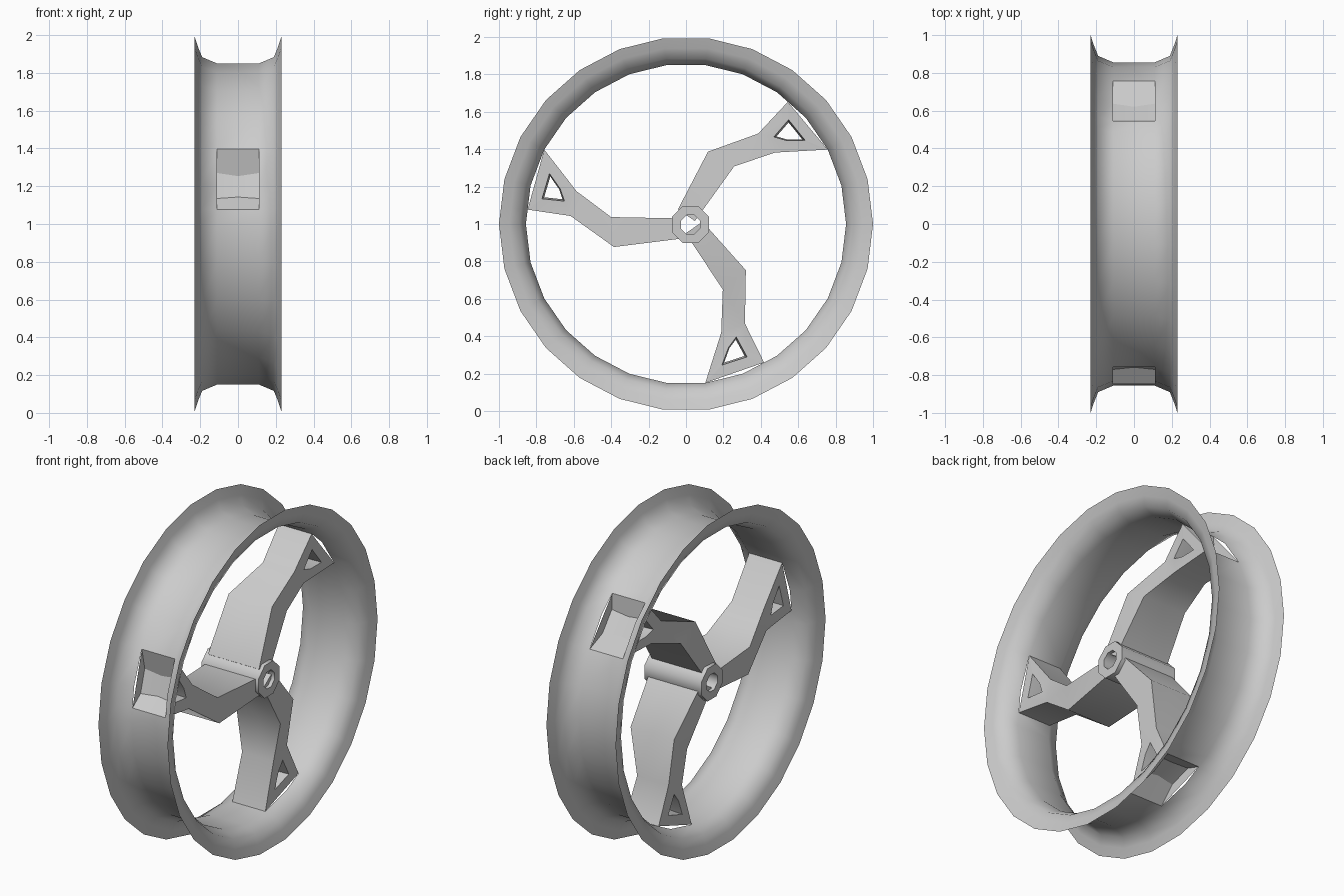
import bpy, bmesh
from math import sin, cos, pi, radians

old = bpy.data.objects.get("Cube")
if old:
    bpy.data.objects.remove(old)

SIDES = 26
STEP = 2 * pi / SIDES
BAND_R, BAND_X = 0.856, 0.11
CENTRE = 1.0
FORK_START, FORK_END = 11 * STEP, radians(174.8)   # opening in the rim for one spoke
TURNS = (0, 9 * STEP, -9 * STEP)                   # spoke placements

metal = bpy.data.materials.new("grey metal")
metal.use_nodes = True
GREY = (0.6, 0.6, 0.6, 1)
metal.diffuse_color = GREY
metal.node_tree.nodes["Principled BSDF"].inputs["Base Color"].default_value = GREY


def finish(name, bm, angle):
    bmesh.ops.recalc_face_normals(bm, faces=bm.faces[:])
    mesh = bpy.data.meshes.new(name)
    bm.to_mesh(mesh)
    bm.free()
    mesh.materials.append(metal)
    ob = bpy.data.objects.new(name, mesh)
    ob.location.z = CENTRE
    bpy.context.collection.objects.link(ob)
    bpy.ops.object.select_all(action='DESELECT')
    ob.select_set(True)
    bpy.context.view_layer.objects.active = ob
    bpy.ops.object.shade_smooth_by_angle(angle=radians(angle))
    return ob


def on_rim(r, a):
    # point on the many-sided ring, also between its corners
    off = (a % STEP) - STEP / 2
    d = r * cos(STEP / 2) / cos(off)
    return d * cos(a), d * sin(a)


# Rim: thin sheet swept round the axle, open where the spoke forks meet it
half = [(0.23, 1.0), (0.212, 0.945), (0.19, 0.89), (BAND_X, BAND_R)]
profile = half + [(-x, r) for x, r in reversed(half)]
cuts = sorted([i * STEP + 1e-6 for i in range(SIDES)] +
              [(FORK_END + t) % (2 * pi) for t in TURNS])
bm = bmesh.new()
rings = [[bm.verts.new((x, *on_rim(r, a))) for x, r in profile] for a in cuts]
for i, a in enumerate(cuts):
    j = (i + 1) % len(cuts)
    b = cuts[j] if j else 2 * pi
    mid = (a + b) / 2
    is_open = any(0 < (mid - FORK_START - t) % (2 * pi) < FORK_END - FORK_START for t in TURNS)
    for k in range(len(profile) - 1):
        if not (k == 3 and is_open):
            bm.faces.new((rings[i][k], rings[i][k + 1], rings[j][k + 1], rings[j][k]))
finish("rim", bm, 75)

# Spoke outline: name -> (y, z, half width); u = upper edge, l = lower edge
P = {
    "hub_u": (-0.04, 0.03, 0.17), "hub_l": (-0.04, -0.08, 0.17),
    "elbow_u": (-0.40, 0.037, 0.145), "elbow_l": (-0.385, -0.123, 0.145),
    "neck_u": (-0.585, 0.175, 0.105), "neck_l": (-0.617, 0.043, 0.105),
    "tip_u": (*on_rim(BAND_R, FORK_START), BAND_X),
    "tip_l": (*on_rim(BAND_R, FORK_END), BAND_X),
    "A": (-0.73, 0.27, BAND_X), "B": (-0.672, 0.187, BAND_X),
    "C": (-0.65, 0.122, BAND_X), "D": (-0.77, 0.135, BAND_X),
}
HOLE = "ABCD"
hy = sum(P[k][0] for k in HOLE) / 4
hz = sum(P[k][1] for k in HOLE) / 4
side_faces = ["hub_u elbow_u elbow_l hub_l", "elbow_u neck_u neck_l elbow_l",
              "neck_u tip_u A B", "neck_u B C neck_l", "neck_l C D tip_l", "A tip_u tip_l D"]
cross_edges = ["hub_u elbow_u", "elbow_u neck_u", "neck_u tip_u", "hub_l elbow_l",
               "elbow_l neck_l", "neck_l tip_l", "hub_u hub_l",
               "A B", "B C", "C D", "D A", "tip_u A", "D tip_l"]
for n, turn in enumerate(TURNS):
    bm = bmesh.new()
    cols = {}
    for key, (y, z, w) in P.items():
        cols[key] = []
        for s in (-1, 0, 1):
            # the fork hole narrows towards the middle
            f = 0.82 if (key in HOLE and s == 0) else 1
            py, pz = (hy + (y - hy) * f, hz + (z - hz) * f) if f < 1 else (y, z)
            cols[key].append(bm.verts.new((s * w, py * cos(turn) - pz * sin(turn),
                                           py * sin(turn) + pz * cos(turn))))
    for face in side_faces:
        for c in (0, 2):
            bm.faces.new([cols[k][c] for k in face.split()])
    for edge in cross_edges:
        a, b = edge.split()
        for c in (0, 1):
            bm.faces.new((cols[a][c], cols[b][c], cols[b][c + 1], cols[a][c + 1]))
    finish(f"spoke_{n + 1}", bm, 50)

# Hub: eight-sided tube along the axle
bm = bmesh.new()
loop = [(-0.19, 0.107), (0.19, 0.107), (0.19, 0.055), (-0.19, 0.055)]
tube = [[bm.verts.new((x, r * cos(a) + 0.024, r * sin(a) - 0.003)) for x, r in loop]
        for a in [(i + 0.5) * pi / 4 for i in range(8)]]
for i in range(8):
    for k in range(4):
        p, q = tube[i], tube[(i + 1) % 8]
        bm.faces.new((p[k], p[(k + 1) % 4], q[(k + 1) % 4], q[k]))
finish("hub", bm, 50)
